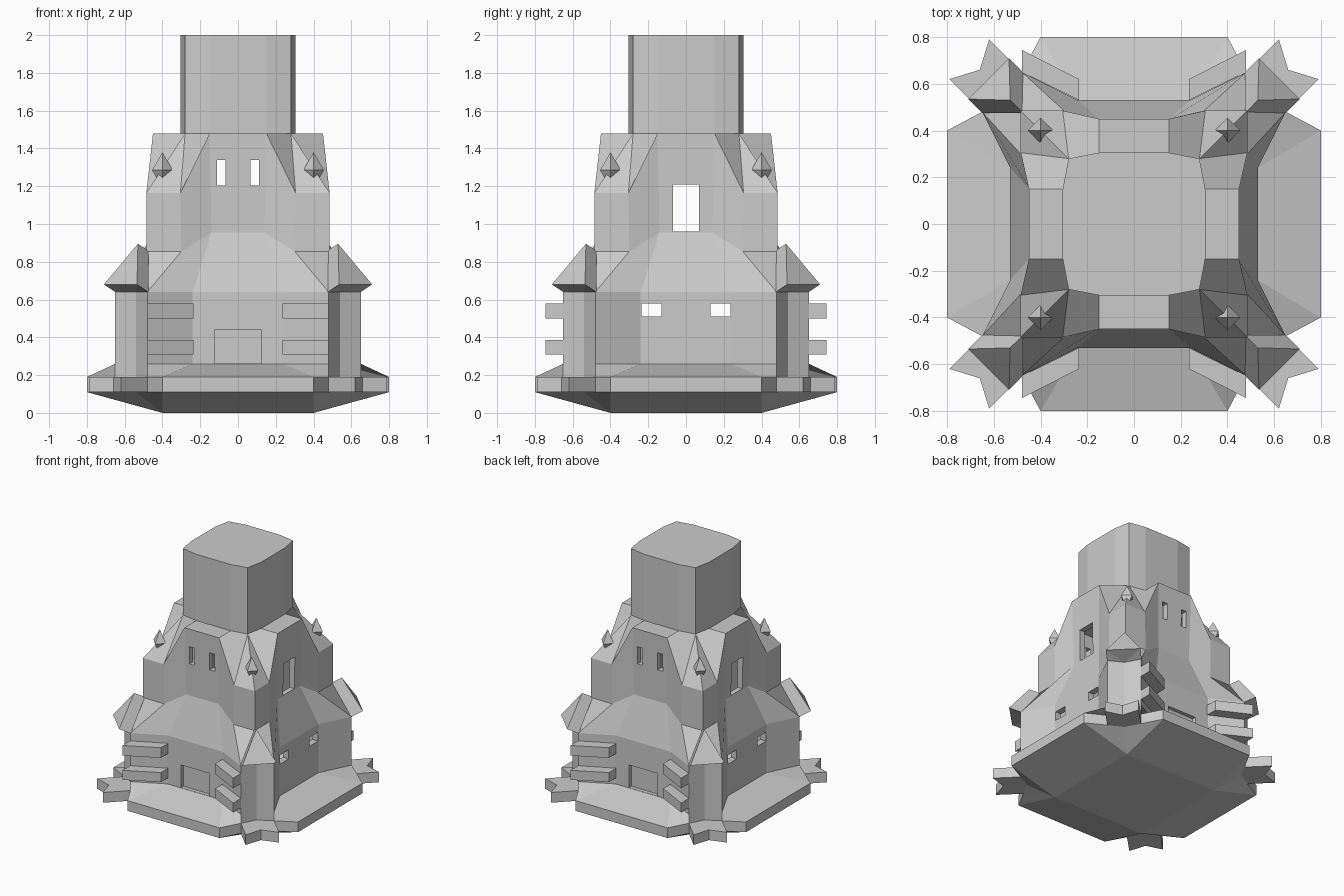
import bpy, bmesh
from mathutils import Matrix

if "Cube" in bpy.data.objects:
    bpy.data.objects.remove(bpy.data.objects["Cube"])

SIGNS = [(1, 1), (-1, 1), (-1, -1), (1, -1)]


def finish(name, bm):
    bmesh.ops.remove_doubles(bm, verts=bm.verts, dist=0.0005)
    bmesh.ops.recalc_face_normals(bm, faces=bm.faces)
    mesh = bpy.data.meshes.new(name)
    bm.to_mesh(mesh)
    bm.free()
    ob = bpy.data.objects.new(name, mesh)
    bpy.context.collection.objects.link(ob)
    return ob


def solid(name, verts, faces, sx=1, sy=1):
    """Closed mesh mirrored into one quadrant."""
    bm = bmesh.new()
    vs = [bm.verts.new((x * sx, y * sy, z)) for x, y, z in verts]
    for f in faces:
        bm.faces.new([vs[i] for i in f])
    return finish(name, bm)


def prism(name, outline, z0, z1, sx=1, sy=1):
    n = len(outline)
    verts = [(x, y, z) for z in (z0, z1) for x, y in outline]
    faces = [list(range(n)), list(range(n, 2 * n))]
    faces += [(i, (i + 1) % n, n + (i + 1) % n, n + i) for i in range(n)]
    return solid(name, verts, faces, sx, sy)


def ring(bm, a, b, c):
    """Full four-sided ring from three points of one eighth."""
    sw = lambda p: (p[1], p[0], p[2])
    octs = [sw(a), sw(b), c, b, a]
    out = []
    for i, (sx, sy) in enumerate(SIGNS):
        pts = octs if i % 2 == 0 else octs[::-1]
        out += [bm.verts.new((x * sx, y * sy, z)) for x, y, z in pts]
    return out


# Main body: plate, flared lower storey, sloped shoulder, upper storey, tower
k = 0.4
sections = [
    ((k, k, 0), (k, k, 0), (k, k, 0)),
    ((.40, .80, .11), (.48, .65, .11), (.54, .54, .11)),
    ((.40, .80, .19), (.48, .65, .19), (.54, .54, .19)),
    ((.24, .53, .26), (.48, .65, .26), (.54, .54, .26)),
    ((.24, .53, .64), (.48, .65, .64), (.54, .54, .64)),
    ((.14, .44, .955), (.30, .485, .855), (.485, .485, .855)),
    ((.15, .45, 1.48), (.305, .485, 1.165), (.485, .485, 1.165)),
    ((.15, .305, 1.48), (.28, .28, 1.48), (.28, .28, 1.48)),
    ((.15, .305, 2.0), (.28, .28, 2.0), (.28, .28, 2.0)),
]
bm = bmesh.new()
rings = [ring(bm, *s) for s in sections]
for lo, hi in zip(rings, rings[1:]):
    n = len(lo)
    for i in range(n):
        j = (i + 1) % n
        bm.faces.new((lo[i], lo[j], hi[j], hi[i]))
bm.faces.new(rings[0])
bm.faces.new(rings[-1])
body = finish("tower_body", bm)

# Cutter boxes for windows and doors
bm = bmesh.new()


def cut(x0, x1, y0, y1, z0, z1):
    m = (Matrix.Translation(((x0 + x1) / 2, (y0 + y1) / 2, (z0 + z1) / 2))
         @ Matrix.Diagonal((abs(x1 - x0), abs(y1 - y0), z1 - z0, 1)))
    bmesh.ops.create_cube(bm, size=1, matrix=m)


for s in (1, -1):
    cut(-.125, .125, .50 * s, .60 * s, .262, .44)
    cut(.40 * s, .60 * s, -.07, .07, .96, 1.21)
    for t in (1, -1):
        cut(.065 * t, .11 * t, .40 * s, .60 * s, 1.205, 1.34)
        cut(.48 * s, .60 * s, .13 * t, .235 * t, .51, .58)
cutter = finish("opening_cutter", bm)
cutter.hide_render = True
cutter.hide_viewport = False

mod = body.modifiers.new("openings", 'BOOLEAN')
mod.operation = 'DIFFERENCE'
mod.solver = 'EXACT'
mod.object = cutter
dg = bpy.context.evaluated_depsgraph_get()
dg.update()
cut_mesh = bpy.data.meshes.new_from_object(body.evaluated_get(dg))
body.modifiers.clear()
body.data = cut_mesh
bpy.data.objects.remove(cutter)

# Open the window recesses into the hollow interior
bm = bmesh.new()
bm.from_mesh(body.data)
floors = []
for f in bm.faces:
    c = f.calc_center_median()
    on = lambda axis, d: all(abs(abs(v.co[axis]) - d) < .002 for v in f.verts)
    if c.z > .9 and (on(0, .40) or on(1, .40)) or .5 < c.z < .6 and on(0, .48):
        floors.append(f)
bmesh.ops.delete(bm, geom=floors, context='FACES')
bm.to_mesh(body.data)
bm.free()

roof_v = [(.53, .53, .895), (.71, .535, .68), (.535, .71, .68), (.65, .475, .64),
          (.475, .65, .64), (.475, .475, .86), (.54, .54, .64)]
roof_f = [(0, 1, 2), (0, 5, 3, 1), (0, 2, 4, 5), (1, 3, 6), (2, 6, 4), (1, 6, 2),
          (5, 4, 6), (5, 6, 3)]
foot = [(.48, .65), (.62, .79), (.66, .66), (.79, .62), (.65, .48), (.54, .54)]
plank = [(.235, .53), (.235, .62), (.48, .745), (.48, .65)]

for sx, sy in SIGNS:
    # Corner roofs and splayed feet
    solid("corner_roof", roof_v, roof_f, sx, sy)
    prism("corner_foot", foot, .11, .19, sx, sy)
    # Planks beside the doors
    for z0, z1 in ((.31, .385), (.50, .58)):
        prism("plank", plank, z0, z1, sx, sy)
    # Small pointed ornament on each upper corner
    bm = bmesh.new()
    m = (Matrix.Translation((.40 * sx, .40 * sy, 1.285)) @ Matrix.Diagonal((.055, .055, .095, 1)))
    bmesh.ops.create_uvsphere(bm, u_segments=4, v_segments=2, radius=1, matrix=m)
    finish("corner_ornament", bm)
